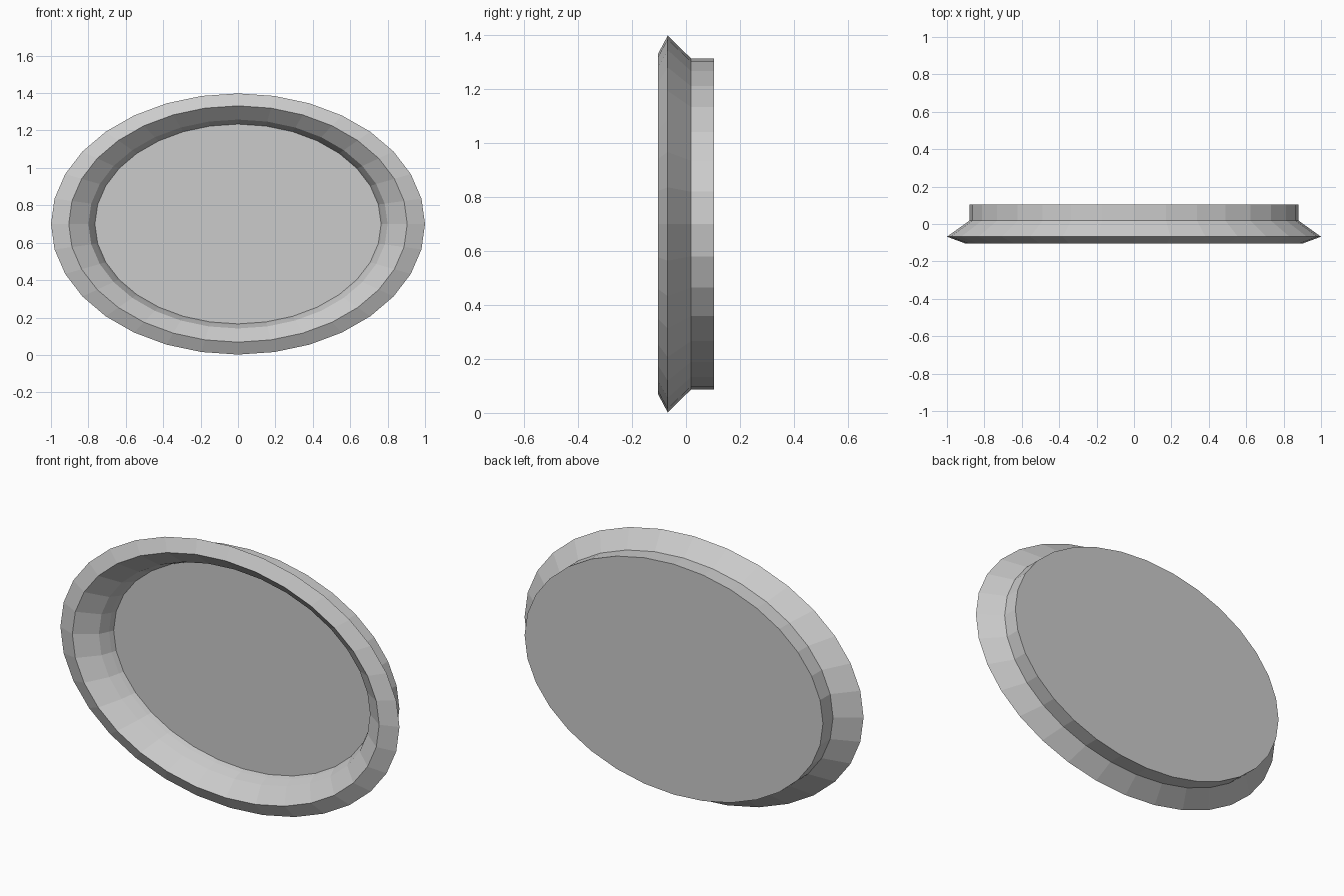
import bpy, bmesh, math

if "Cube" in bpy.data.objects:
    bpy.data.objects.remove(bpy.data.objects["Cube"])

SIDES = 32
ASPECT = 0.698      # height / width of the oval
CENTRE_Z = 0.70


def oval(bm, radius, y):
    return [bm.verts.new((radius * math.cos(2 * math.pi * i / SIDES), y,
                          CENTRE_Z + ASPECT * radius * math.sin(2 * math.pi * i / SIDES)))
            for i in range(SIDES)]


def finish(bm, name):
    mesh = bpy.data.meshes.new(name)
    bm.to_mesh(mesh)
    bm.free()
    obj = bpy.data.objects.new(name, mesh)
    bpy.context.collection.objects.link(obj)
    return obj


# Oval frame with its closed back: profile (radius, y) from inner lip round to the back
profile = [(0.765, 0.045), (0.775, 0.02), (0.80, -0.03), (0.905, -0.103),
           (1.0, -0.068), (0.88, 0.018), (0.88, 0.103)]
bm = bmesh.new()
rings = [oval(bm, r, y) for r, y in profile]
for a, b in zip(rings, rings[1:]):
    for i in range(SIDES):
        j = (i + 1) % SIDES
        bm.faces.new((a[i], b[i], b[j], a[j]))
bm.faces.new(rings[-1][::-1])
# Orient by the back cap, which must face +y
bmesh.ops.recalc_face_normals(bm, faces=bm.faces)
bm.normal_update()
bm.faces.ensure_lookup_table()
if bm.faces[-1].normal.y < 0:
    bmesh.ops.reverse_faces(bm, faces=bm.faces)
finish(bm, "oval_frame")

# Flat recessed panel in the frame
bm = bmesh.new()
face = bm.faces.new(oval(bm, 0.765, 0.045))
face.normal_update()
if face.normal.y > 0:
    face.normal_flip()
finish(bm, "mirror_panel")
